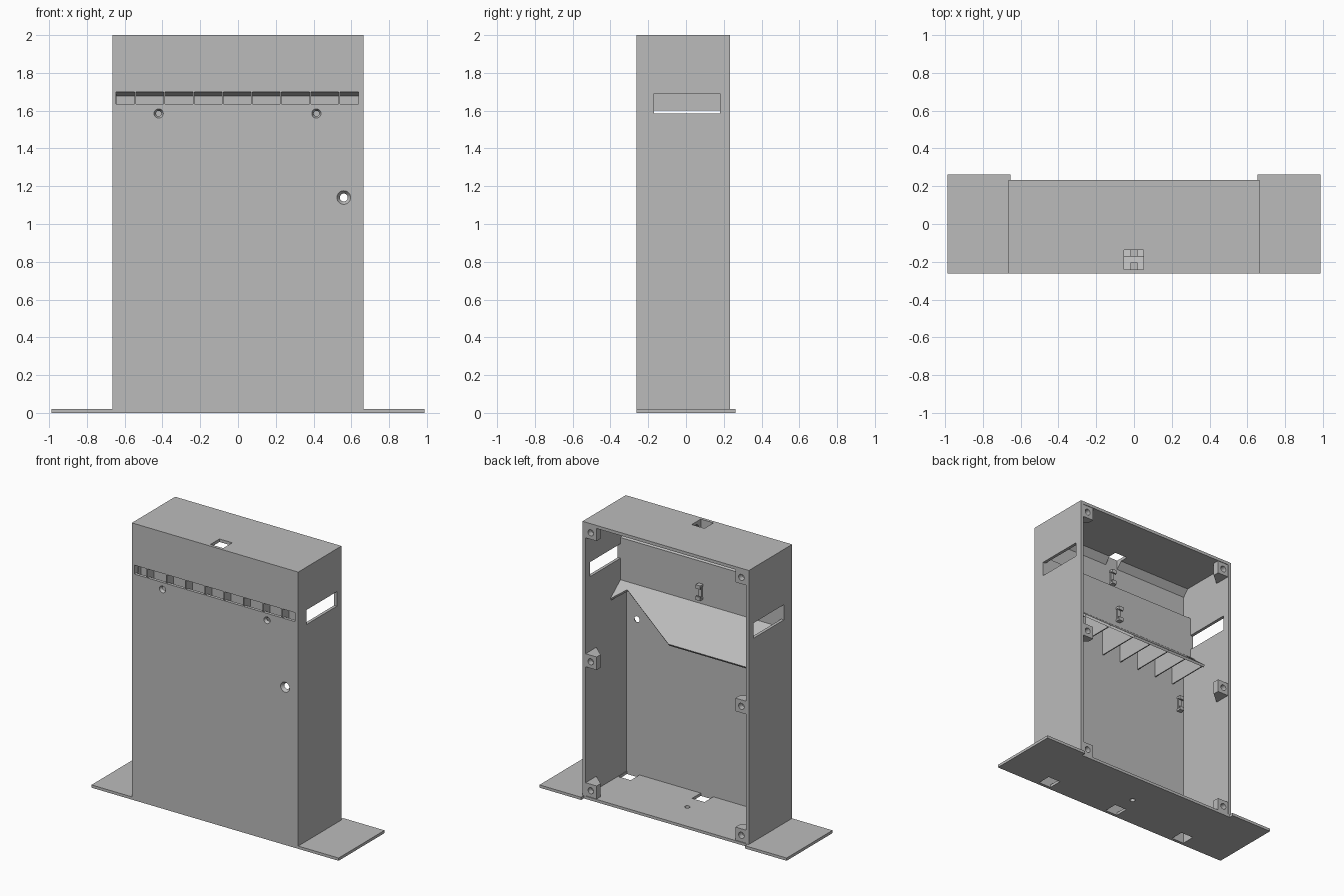
import bpy, bmesh, math
from mathutils import Vector

if "Cube" in bpy.data.objects:
    bpy.data.objects.remove(bpy.data.objects["Cube"])

grey = bpy.data.materials.new("plain grey")
grey.diffuse_color = (0.5, 0.5, 0.5, 1)
grey.use_nodes = True
grey.node_tree.nodes["Principled BSDF"].inputs["Base Color"].default_value = grey.diffuse_color


def finish(bm, name):
    bmesh.ops.recalc_face_normals(bm, faces=bm.faces)
    me = bpy.data.meshes.new(name)
    bm.to_mesh(me)
    bm.free()
    me.materials.append(grey)
    ob = bpy.data.objects.new(name, me)
    bpy.context.collection.objects.link(ob)
    return ob


def box(name, x0, x1, y0, y1, z0, z1):
    bm = bmesh.new()
    bmesh.ops.create_cube(bm, size=1)
    for v in bm.verts:
        v.co = ((x0 + x1) / 2 + v.co.x * (x1 - x0), (y0 + y1) / 2 + v.co.y * (y1 - y0),
                (z0 + z1) / 2 + v.co.z * (z1 - z0))
    return finish(bm, name)


def prism(name, pts, offset):
    """Extrude a planar outline of 3D points along offset."""
    bm = bmesh.new()
    a = [bm.verts.new(p) for p in pts]
    b = [bm.verts.new(Vector(p) + Vector(offset)) for p in pts]
    bm.faces.new(a)
    bm.faces.new(b[::-1])
    for i in range(len(a)):
        j = (i + 1) % len(a)
        bm.faces.new((a[i], a[j], b[j], b[i]))
    return finish(bm, name)


def side_prism(name, yz, x0, x1):
    return prism(name, [(x0, y, z) for y, z in yz], (x1 - x0, 0, 0))


def round_cutter(p0, p1, r0, r1):
    bm = bmesh.new()
    p0, p1 = Vector(p0), Vector(p1)
    d = p1 - p0
    bmesh.ops.create_cone(bm, cap_ends=True, segments=24, radius1=r0, radius2=r1, depth=d.length)
    q = d.to_track_quat('Z', 'Y')
    for v in bm.verts:
        v.co = q @ v.co + (p0 + p1) / 2
    return finish(bm, "cutter")


def cut(ob, cutter):
    m = ob.modifiers.new("cut", 'BOOLEAN')
    m.operation, m.solver, m.object = 'DIFFERENCE', 'EXACT', cutter
    bpy.context.view_layer.objects.active = ob
    bpy.ops.object.modifier_apply(modifier="cut")
    bpy.data.objects.remove(cutter)


W, F, B = 0.665, -0.262, 0.232      # half width, front and back of the case
T = 0.022                           # wall thickness
IW, IF = W - T, F + T

# case: hollow box open at the back
case = box("case", -W, W, F, B, 0, 2)
cut(case, box("cutter", -IW, IW, IF, B + 0.1, 0.02, 2 - T))

# row of nine front slots, split by thin dividers
dividers = [-0.544, -0.39, -0.235, -0.08, 0.073, 0.227, 0.383, 0.536]
edges = [-0.65] + dividers + [0.643]
for a, b in zip(edges, edges[1:]):
    cut(case, box("cutter", a + 0.004, b - 0.004, F - 0.05, IF + 0.02, 1.635, 1.70))

# side windows at different heights, top opening
cut(case, box("cutter", 0.6, 0.7, -0.17, 0.18, 1.585, 1.69))
cut(case, box("cutter", -0.7, -0.6, -0.17, 0.18, 1.49, 1.60))

# countersunk and plain holes in the front
for x, z, r in [(0.56, 1.14, 0.037), (0.56, 0.115, 0.037), (-0.46, 0.115, 0.037),
                (-0.42, 1.585, 0.025), (0.415, 1.585, 0.025)]:
    cut(case, round_cutter((x, F - 0.001, z), (x, IF + 0.001, z), r, r * 0.55))
for x in (-0.345, 0.345):
    cut(case, round_cutter((x, F - 0.05, 1.78), (x, IF + 0.05, 1.78), 0.017, 0.017))

# sloped fillet between the front wall and the top
fillet = side_prism("top_fillet", [(IF - 0.005, 1.982), (-0.195, 1.982), (IF - 0.005, 1.925)], -IW, IW)
for ob in (case, fillet):
    cut(ob, box("cutter", -0.052, 0.05, IF, -0.137, 1.9, 2.1))

# foot plates on both sides
for s in (-1, 1):
    foot = box("foot_plate", min(s * 0.655, s * 0.988), max(s * 0.655, s * 0.988), F, 0.262, 0, 0.02)
    cut(foot, round_cutter((s * 0.925, -0.087, -0.02), (s * 0.925, -0.087, 0.04), 0.022, 0.022))

# floor openings and screw holes
for x in (-0.59, 0, 0.59):
    cut(case, box("cutter", x - 0.05, x + 0.05, IF, -0.14, -0.05, 0.05))
for x, y in [(0.37, -0.2), (-0.39, -0.2), (0, -0.015)]:
    cut(case, round_cutter((x, y, -0.02), (x, y, 0.05), 0.018, 0.018))

# screw blocks along the open back, tapering into the side walls
for s in (-1, 1):
    for z in (0.068, 1.0, 1.932):
        bm = bmesh.new()
        xi, xo = s * 0.555, s * (IW + 0.005)
        pts = [(x, y, z + h) for x in (xi, xo) for y in (B - 0.004, B - 0.05) for h in (-0.047, 0.047)]
        pts += [(xo, B - 0.13, z - 0.047), (xo, B - 0.13, z + 0.047)]
        bmesh.ops.convex_hull(bm, input=[bm.verts.new(p) for p in pts])
        block = finish(bm, "screw_block")
        cut(block, round_cutter((s * 0.602, B + 0.02, z), (s * 0.602, B - 0.045, z), 0.022, 0.022))

# hood behind the slots: ceiling, upright panel and sloped chute sheet
P, BEND, SL = -0.17, 1.43, -0.8     # panel face, bend height, chute slope


def chute(y):
    return BEND + SL * (y - P)


side_prism("hood_ceiling", [(IF - 0.005, 1.70), (P - 0.01, 1.676), (P - 0.005, 1.735), (IF - 0.005, 1.76)], -IW, IW)
box("hood_panel", -IW, IW, P - 0.018, P, BEND - 0.012, 1.735)
outline = [(-IW, P), (IW, P), (IW, -0.055), (0.56, -0.128), (0.075, 0.095), (-0.548, 0.095), (-0.548, -0.12), (-IW, -0.12)]
prism("chute_sheet", [(x, y, chute(y)) for x, y in outline], (0, -0.01, -0.015))

# dividers inside the chute
for x in dividers:
    t = max(0.0, (x - 0.075) / 0.485)
    ye = 0.092 - 0.223 * t
    ze = chute(ye) - 0.008
    side_prism("chute_divider", [(IF - 0.004, 1.705), (P - 0.01, 1.69), (P - 0.01, BEND - 0.005),
                                 (ye, ze), (IF - 0.004, ze)], x - 0.004, x + 0.004)


# small cable clips: paired hooks on a thin back strip
def clip(x, y, z):
    box("clip_strip", x - 0.012, x + 0.012, y - 0.003, y + 0.012, z - 0.055, z + 0.055)
    for s in (-1, 1):
        hook = [(y - 0.003, 0.055), (y + 0.035, 0.055), (y + 0.035, 0.028), (y + 0.023, 0.028),
                (y + 0.023, 0.04), (y - 0.003, 0.04)]
        side_prism("clip_hook", [(a, z + s * b) for a, b in hook], x - 0.018, x + 0.018)


clip(0, P, 1.52)
clip(0, IF, 1.84)
clip(-0.6, IF, 1.07)
